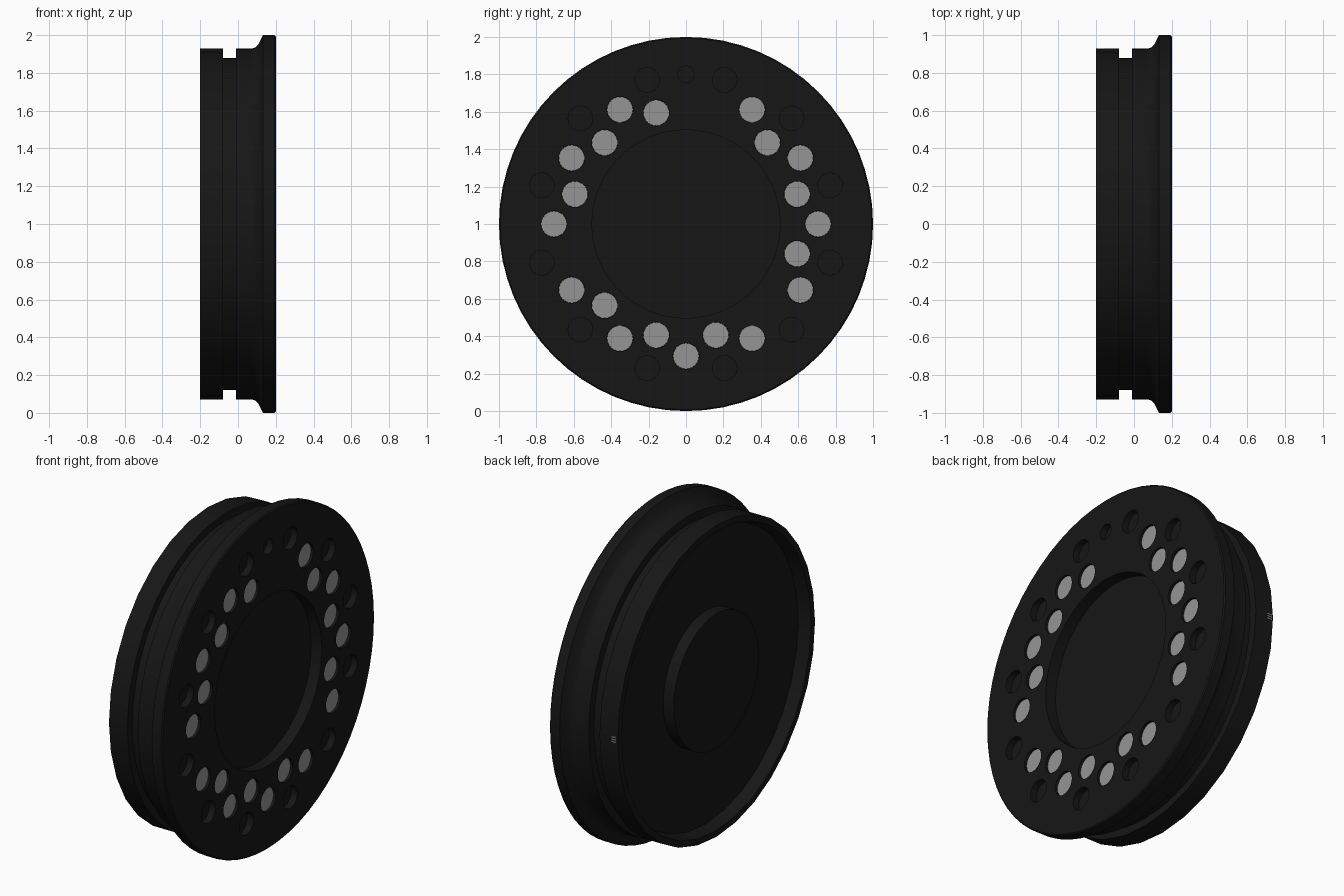
import bpy, bmesh
from math import sin, cos, pi, radians

if "Cube" in bpy.data.objects:
    bpy.data.objects.remove(bpy.data.objects["Cube"])


def material(name, v):
    m = bpy.data.materials.new(name)
    m.diffuse_color = (v, v, v, 1)
    m.use_nodes = True
    m.node_tree.nodes["Principled BSDF"].inputs["Base Color"].default_value = m.diffuse_color
    return m


BLACK = material("black", 0.008)
GREY = material("grey", 0.3)


def make(name, bm, mat, smooth=True):
    bmesh.ops.recalc_face_normals(bm, faces=bm.faces)
    me = bpy.data.meshes.new(name)
    bm.to_mesh(me)
    bm.free()
    ob = bpy.data.objects.new(name, me)
    bpy.context.collection.objects.link(ob)
    me.materials.append(mat)
    if smooth:
        finish(ob)
    return ob


def finish(ob):
    bpy.ops.object.select_all(action='DESELECT')
    ob.select_set(True)
    bpy.context.view_layer.objects.active = ob
    bpy.ops.object.shade_smooth_by_angle(angle=radians(30))


def lathe(bm, profile, n, cy=0, cz=1, closed=False):
    """Turn (x, radius) points about the x axis; cap the ends unless closed."""
    rings = [[bm.verts.new((x, cy + r * sin(2 * pi * i / n), cz + r * cos(2 * pi * i / n)))
              for i in range(n)] for x, r in profile]
    pairs = list(zip(rings, rings[1:]))
    if closed:
        pairs.append((rings[-1], rings[0]))
    else:
        bm.faces.new(rings[0])
        bm.faces.new(rings[-1])
    for a, b in pairs:
        for i in range(n):
            j = (i + 1) % n
            bm.faces.new((a[i], a[j], b[j], b[i]))


def polar(deg, r):
    return r * sin(radians(deg)), 1 + r * cos(radians(deg))


# Hole layout on the front face
plain = [(*polar(15 + 30 * k, 0.798), 0.066) for k in range(12)] + [(*polar(0, 0.8), 0.045)]
filled = [(*polar(30 * k, 0.706), 0.07) for k in range(1, 12)]
filled += [(*polar(a, 0.615), 0.07) for a in (45, 75, 105, 165, 195, 225, 285, 315, 345)]

# Main body: back hub, web, groove floor, flared flange, front recess
bm = bmesh.new()
lathe(bm, [(-0.2, 0.4), (-0.13, 0.4), (-0.13, 0.88), (-0.01, 0.88), (-0.01, 0.928),
           (0.07, 0.928), (0.09, 0.934), (0.107, 0.95), (0.132, 1.0), (0.193, 1.0),
           (0.2, 0.993), (0.2, 0.503), (0.13, 0.503)], 64)
body = make("wheel_body", bm, BLACK, False)

# Cut the shallow holes
bm = bmesh.new()
for y, z, r in plain + filled:
    lathe(bm, [(0.16, r), (0.25, r)], 24, y, z)
cutter = make("hole_cutter", bm, BLACK, False)
cutter.hide_render = True
mod = body.modifiers.new("holes", 'BOOLEAN')
mod.object = cutter
mod.solver = 'EXACT'
bpy.context.view_layer.objects.active = body
bpy.ops.object.modifier_apply(modifier="holes")
bpy.data.objects.remove(cutter)
finish(body)

# Back rim behind the groove
bm = bmesh.new()
lathe(bm, [(-0.2, 0.89), (-0.2, 0.928), (-0.08, 0.928), (-0.08, 0.87), (-0.13, 0.87)],
      32, closed=True)
make("back_rim", bm, BLACK)

# Grey plugs sunk in the filled holes
bm = bmesh.new()
for y, z, r in filled:
    lathe(bm, [(0.155, r - 0.001), (0.185, r - 0.001)], 24, y, z)
make("front_plugs", bm, GREY)

# Tiny ribbed mark on the side of the back rim
bm = bmesh.new()
for k in range(3):
    v = bmesh.ops.create_cube(bm, size=1)["verts"]
    bmesh.ops.scale(bm, vec=(0.03, 0.008, 0.007), verts=v)
    bmesh.ops.translate(bm, vec=(-0.175, 0.926, 0.986 + 0.014 * k), verts=v)
make("rim_mark", bm, GREY, False)
